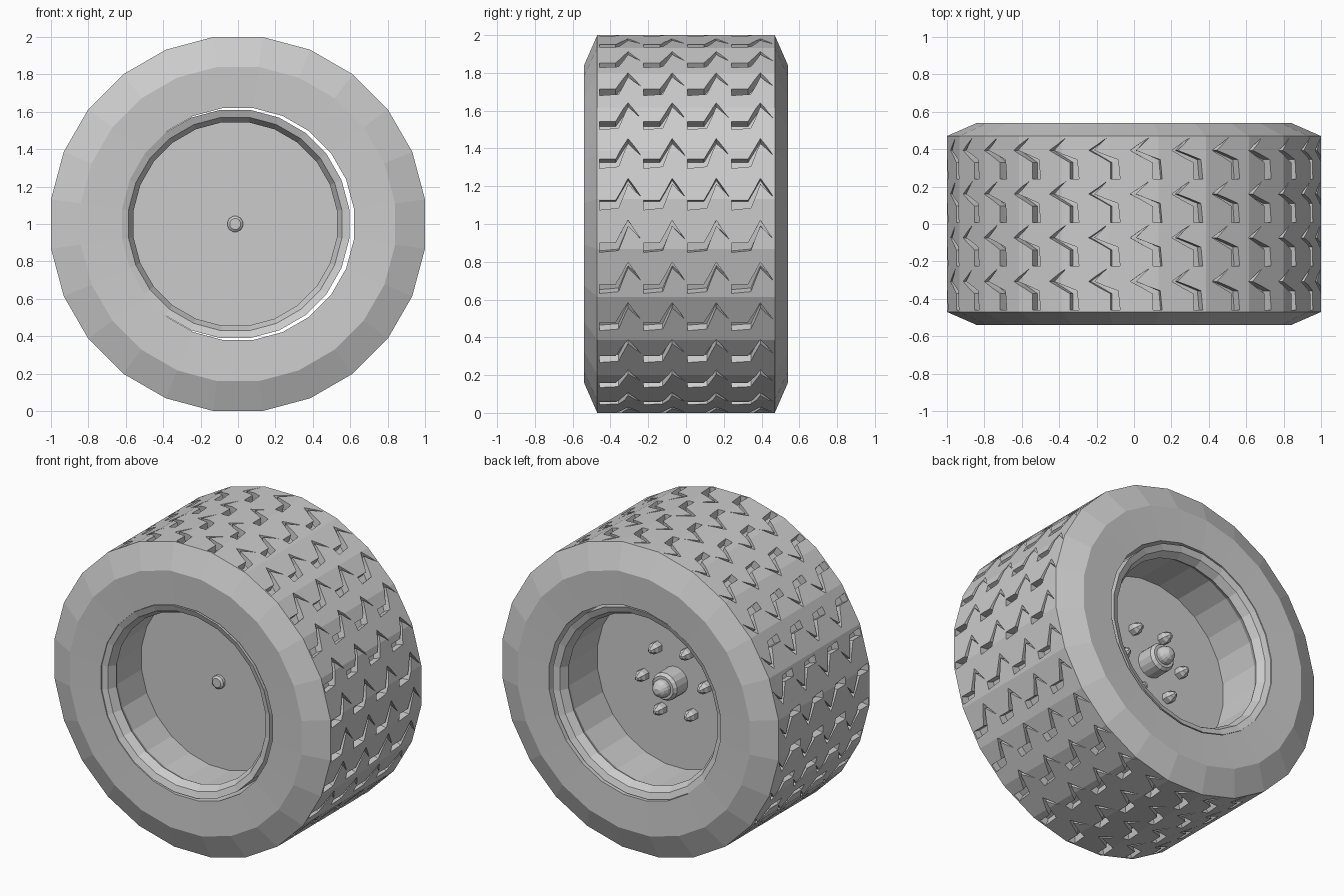
import bpy, bmesh, math
from math import cos, sin, pi
from mathutils import Vector

cube = bpy.data.objects.get("Cube")
if cube:
    bpy.data.objects.remove(cube, do_unlink=True)

grey = bpy.data.materials.new("plain_grey")
grey.use_nodes = True
colour = (0.6, 0.6, 0.6, 1)
grey.diffuse_color = colour
grey.node_tree.nodes["Principled BSDF"].inputs["Base Color"].default_value = colour

SIDES = 24
RIM_X = -0.015


def finish(name, bm):
    bmesh.ops.recalc_face_normals(bm, faces=bm.faces)
    mesh = bpy.data.meshes.new(name)
    bm.to_mesh(mesh)
    bm.free()
    mesh.materials.append(grey)
    obj = bpy.data.objects.new(name, mesh)
    bpy.context.collection.objects.link(obj)
    return obj


def lathe(name, profile, sides=SIDES, centre=(RIM_X, 0, 1), loop=False):
    """Spin (radius, y) points about the y axis; open profiles get end caps."""
    bm = bmesh.new()
    rings = []
    for r, y in profile:
        angles = [2 * pi * (i + 0.5) / sides for i in range(sides)]
        rings.append([bm.verts.new(Vector(centre) + Vector((r * cos(a), y, r * sin(a))))
                      for a in angles])
    pairs = list(zip(rings, rings[1:]))
    if loop:
        pairs.append((rings[-1], rings[0]))
    else:
        bm.faces.new(rings[0])
        bm.faces.new(rings[-1])
    for a, b in pairs:
        for i in range(sides):
            j = (i + 1) % sides
            bm.faces.new((a[i], a[j], b[j], b[i]))
    return finish(name, bm)


# Tyre body: chamfered shoulders, flat sidewalls, straight bore
half = [(0.625, 0.53), (0.847, 0.54), (1.008, 0.47)]
tyre = lathe("tyre", half + [(r, -y) for r, y in reversed(half)],
             centre=(0, 0, 1), loop=True)

# Tread grooves: four rows of lopsided chevrons (offset across, offset around)
chevron = [(0.008, -0.10), (0.095, -0.10), (0.16, 0.02), (0.228, -0.08),
           (0.16, -0.01), (0.11, -0.14), (0.008, -0.15)]
bm = bmesh.new()
PITCHES = 28
for row in range(4):
    for k in range(PITCHES):
        start = 2 * pi * k / PITCHES
        rings = []
        for r in (0.95, 1.06):
            rings.append([bm.verts.new((r * cos(start + s), -0.467 + 0.2335 * row + y,
                                        1 + r * sin(start + s))) for y, s in chevron])
        low, high = rings
        bm.faces.new(low)
        bm.faces.new(high)
        for i in range(len(chevron)):
            j = (i + 1) % len(chevron)
            bm.faces.new((low[i], low[j], high[j], high[i]))
bmesh.ops.triangulate(bm, faces=bm.faces)
cutter = finish("groove_cutter", bm)
cutter.hide_render = True

cut = tyre.modifiers.new("grooves", "BOOLEAN")
cut.operation = "DIFFERENCE"
cut.solver = "EXACT"
cut.object = cutter
graph = bpy.context.evaluated_depsgraph_get()
carved = bpy.data.meshes.new_from_object(tyre.evaluated_get(graph))
tyre.modifiers.clear()
tyre.data = carved
bpy.data.objects.remove(cutter, do_unlink=True)

# Rim barrel with a stepped lip at both ends
lip = [(0.615, 0.525), (0.575, 0.51), (0.548, 0.46), (0.57, 0.42)]
lathe("rim", lip + [(r, -y) for r, y in reversed(lip)], loop=True)

# Wheel disc, front axle end and rear hub
lathe("wheel_disc", [(0.575, -0.17), (0.575, 0.13)])
lathe("axle_end", [(0.043, -0.16), (0.043, -0.19), (0.03, -0.2)], sides=12)
lathe("hub", [(0.09, 0.12), (0.09, 0.24), (0.075, 0.26)], sides=16)
lathe("hub_cap", [(0.058, 0.25), (0.056, 0.285), (0.042, 0.31), (0.018, 0.325)], sides=16)

# Six domed wheel nuts around the hub
for k in range(6):
    a = math.radians(60 * k - 5)
    lathe(f"wheel_nut_{k + 1}",
          [(0.038, 0.12), (0.038, 0.17), (0.026, 0.185), (0.022, 0.2), (0.01, 0.21)],
          sides=6, centre=(RIM_X + 0.227 * cos(a), 0, 1 + 0.227 * sin(a)))
